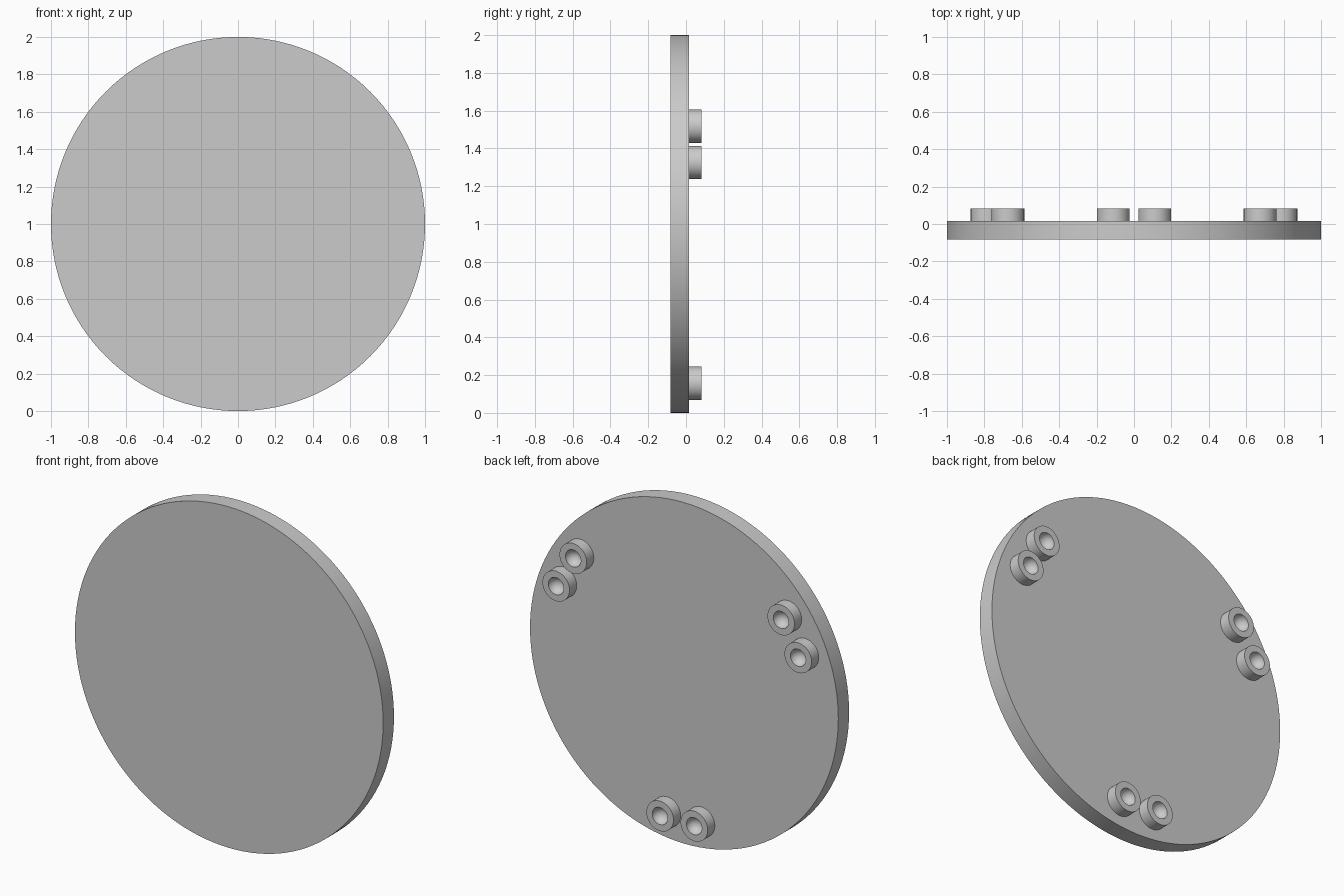
import bpy, bmesh, math
from mathutils import Matrix, Vector

if "Cube" in bpy.data.objects:
    bpy.data.objects.remove(bpy.data.objects["Cube"])

BACK = 0.017      # y of the disc's rear face
TIP = 0.083       # y of the boss ends
BOSS_R, CUP_R = 0.088, 0.05


def lathe(name, profile, steps, location):
    """Spin an (radius, y) profile around the y axis into a smooth object."""
    bm = bmesh.new()
    verts = [bm.verts.new((r, y, 0)) for r, y in profile]
    edges = [bm.edges.new(pair) for pair in zip(verts, verts[1:])]
    bmesh.ops.spin(bm, geom=verts + edges, cent=(0, 0, 0), axis=(0, 1, 0),
                   angle=math.tau, steps=steps, use_merge=True)
    bmesh.ops.remove_doubles(bm, verts=bm.verts, dist=1e-5)
    bmesh.ops.holes_fill(bm, edges=[e for e in bm.edges if e.is_boundary])
    bmesh.ops.recalc_face_normals(bm, faces=bm.faces)
    mesh = bpy.data.meshes.new(name)
    bm.to_mesh(mesh)
    bm.free()
    obj = bpy.data.objects.new(name, mesh)
    obj.location = location
    bpy.context.collection.objects.link(obj)
    bpy.ops.object.select_all(action='DESELECT')
    obj.select_set(True)
    bpy.context.view_layer.objects.active = obj
    bpy.ops.object.shade_smooth_by_angle(angle=math.radians(30))
    return obj


# Round plate
lathe("disc", [(1, -TIP), (1, BACK)], 128, (0, 0, 1))

# Boss profile: outer wall, flat rim, then a rounded hollow
cup = [(CUP_R * math.cos(a), TIP - CUP_R * math.sin(a))
       for a in (math.pi / 2 * i / 8 for i in range(9))]
boss_profile = [(BOSS_R, BACK), (BOSS_R, TIP)] + cup

# Three pairs of bosses, 120 degrees apart
for pair in range(3):
    for side in (-1, 1):
        angle = math.radians(30 + 120 * pair + 7.5 * side)
        lathe("boss", boss_profile, 48,
              (0.85 * math.cos(angle), 0, 1 + 0.85 * math.sin(angle)))
